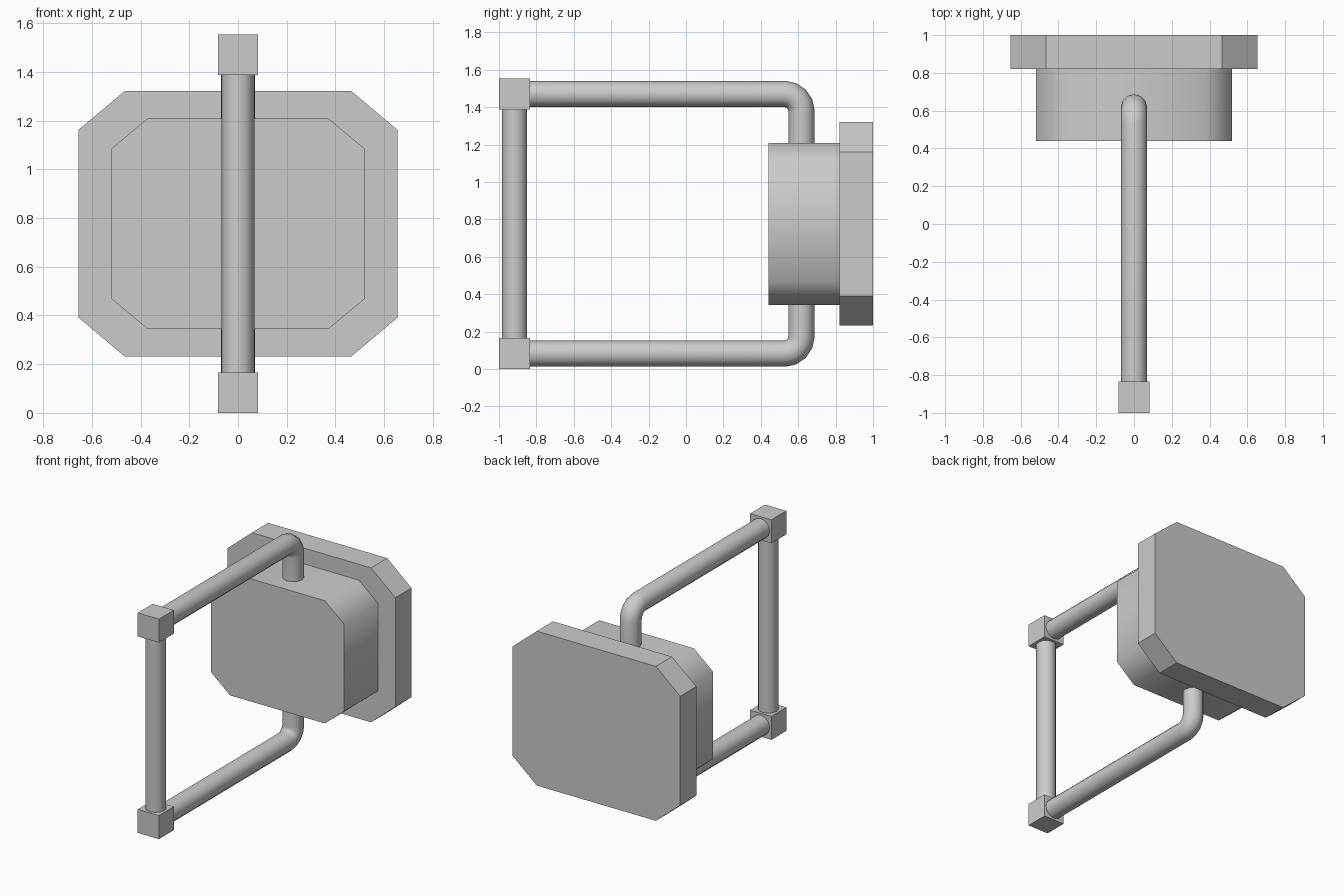
import bpy, bmesh, math

if "Cube" in bpy.data.objects:
    bpy.data.objects.remove(bpy.data.objects["Cube"])

MID_Z = 0.7765  # mirror height of the whole fitting


def select(obj):
    bpy.ops.object.select_all(action='DESELECT')
    obj.select_set(True)
    bpy.context.view_layer.objects.active = obj


def smooth(obj, degrees):
    select(obj)
    bpy.ops.object.shade_smooth_by_angle(angle=math.radians(degrees))


def octagon_block(name, hx, hz, cx, cz, y0, y1):
    """Extrude a chamfered rectangle (half sizes hx, hz, cuts cx, cz) along y."""
    corner = [(hx, hz - cz), (hx - cx, hz)]
    outline = corner + [(-x, z) for x, z in reversed(corner)]
    outline += [(-x, -z) for x, z in outline]
    bm = bmesh.new()
    face = bm.faces.new([bm.verts.new((x, y0, MID_Z + z)) for x, z in outline])
    ext = bmesh.ops.extrude_face_region(bm, geom=[face])
    verts = [g for g in ext['geom'] if isinstance(g, bmesh.types.BMVert)]
    bmesh.ops.translate(bm, vec=(0, y1 - y0, 0), verts=verts)
    bmesh.ops.recalc_face_normals(bm, faces=bm.faces)
    mesh = bpy.data.meshes.new(name)
    bm.to_mesh(mesh)
    bm.free()
    obj = bpy.data.objects.new(name, mesh)
    bpy.context.collection.objects.link(obj)
    return obj


def pipe(name, points, radius):
    """Twelve-sided capped tube along a path."""
    curve = bpy.data.curves.new(name, 'CURVE')
    curve.dimensions = '3D'
    curve.bevel_depth = radius
    curve.bevel_resolution = 4
    curve.use_fill_caps = True
    spline = curve.splines.new('POLY')
    spline.points.add(len(points) - 1)
    for p, co in zip(spline.points, points):
        p.co = (*co, 1)
    obj = bpy.data.objects.new(name, curve)
    bpy.context.collection.objects.link(obj)
    select(obj)
    bpy.ops.object.convert(target='MESH')
    smooth(bpy.context.object, 50)


# Back plate and mounting body
octagon_block("back_plate", 0.655, 0.545, 0.19, 0.16, 0.82, 1.0)
body = octagon_block("mounting_body", 0.52, 0.433, 0.15, 0.125, 0.44, 0.82)
smooth(body, 60)

# Upper and lower bent arms, each with a cube joint at the front
BEND = 0.09
for label, s in (("upper", 1), ("lower", -1)):
    path = [(0, -0.85, 0.694)]
    for i in range(5):
        a = math.radians(90 - 22.5 * i)
        path.append((0, 0.527 + BEND * math.cos(a), 0.604 + BEND * math.sin(a)))
    path.append((0, 0.617, 0.42))
    pipe(label + "_arm", [(x, y, MID_Z + s * z) for x, y, z in path], 0.07)

    bpy.ops.mesh.primitive_cube_add(size=0.166, location=(0, -0.917, MID_Z + s * 0.6935))
    bpy.context.object.name = label + "_joint"

# Front grip bar between the joints
pipe("grip_bar", [(0, -0.917, MID_Z - 0.63), (0, -0.917, MID_Z + 0.63)], 0.067)
